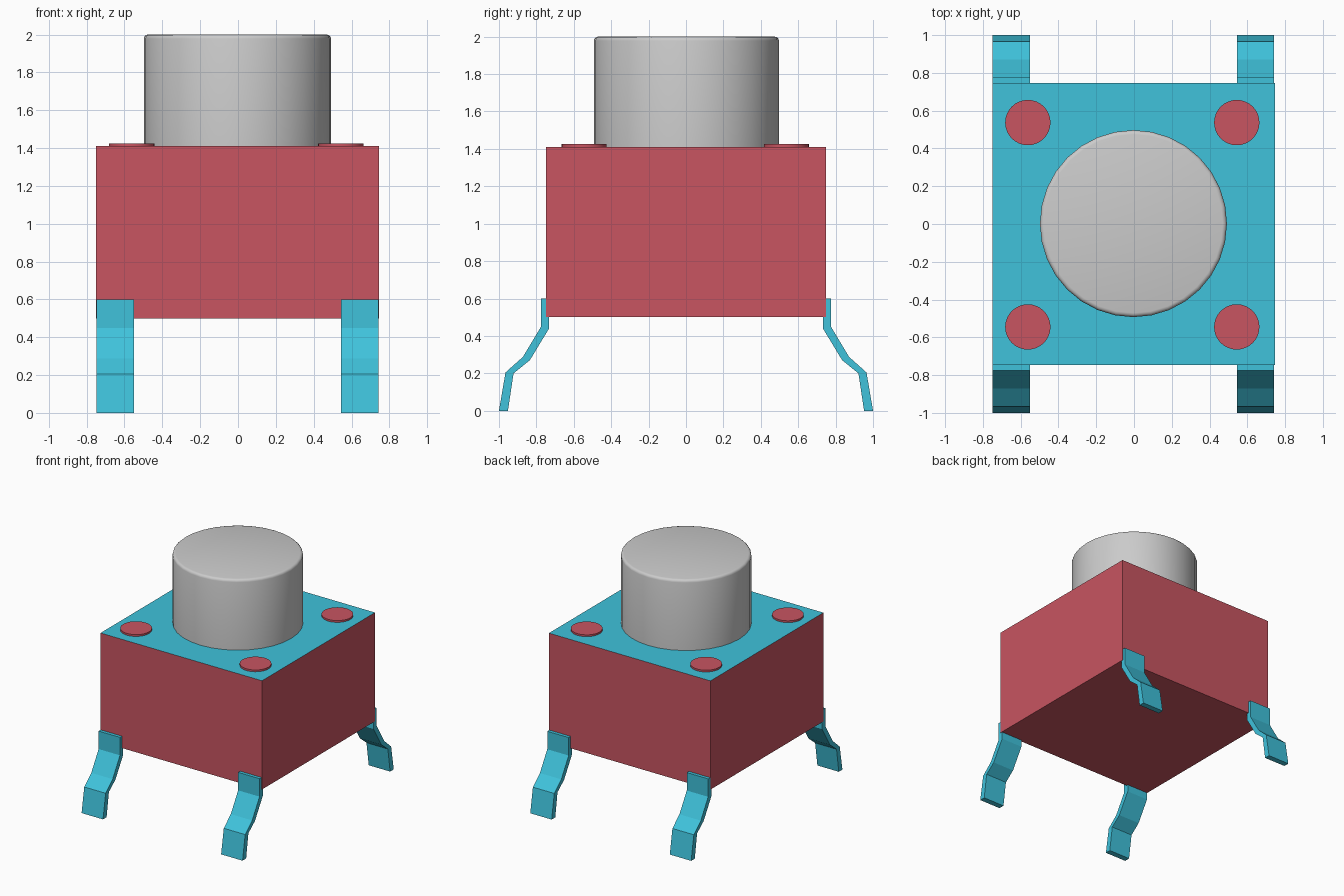
import bpy, bmesh
from mathutils import Matrix

if "Cube" in bpy.data.objects:
    bpy.data.objects.remove(bpy.data.objects["Cube"])


def material(name, color):
    m = bpy.data.materials.new(name)
    m.diffuse_color = color
    m.use_nodes = True
    m.node_tree.nodes["Principled BSDF"].inputs["Base Color"].default_value = m.diffuse_color
    return m


RED = material("red_plastic", (0.58, 0.09, 0.12, 1))
CYAN = material("cyan_metal", (0.05, 0.54, 0.71, 1))


def finish(name, bm, *mats):
    bmesh.ops.recalc_face_normals(bm, faces=bm.faces)
    mesh = bpy.data.meshes.new(name)
    bm.to_mesh(mesh)
    bm.free()
    for m in mats:
        mesh.materials.append(m)
    obj = bpy.data.objects.new(name, mesh)
    bpy.context.collection.objects.link(obj)
    return obj


def smooth(obj, angle=0.6):
    bpy.ops.object.select_all(action='DESELECT')
    obj.select_set(True)
    bpy.context.view_layer.objects.active = obj
    bpy.ops.object.shade_smooth_by_angle(angle=angle)


def cylinder(name, x, y, z0, z1, r, *mats, bevel=0):
    bm = bmesh.new()
    bmesh.ops.create_cone(bm, cap_ends=True, segments=32, radius1=r, radius2=r, depth=z1 - z0,
                          matrix=Matrix.Translation((x, y, (z0 + z1) / 2)))
    if bevel:
        rim = [e for e in bm.edges if all(v.co.z > z1 - 1e-4 for v in e.verts)]
        bmesh.ops.bevel(bm, geom=rim, offset=bevel, segments=3, profile=0.5, affect='EDGES')
    obj = finish(name, bm, *mats)
    smooth(obj)
    return obj


# Housing: red box whose top face is the metal cover
bm = bmesh.new()
bmesh.ops.create_cube(bm, size=1)
bmesh.ops.scale(bm, verts=bm.verts, vec=(1.495, 1.495, 0.91))
bmesh.ops.translate(bm, verts=bm.verts, vec=(-0.002, 0, 0.955))
max(bm.faces, key=lambda f: f.calc_center_median().z).material_index = 1
finish("housing", bm, RED, CYAN)

# Push button with a softened top rim
cylinder("push_button", -0.003, 0.002, 1.40, 2.0, 0.495, bevel=0.022)

# Rivets in the cover corners
for x in (-0.562, 0.544):
    for y in (-0.545, 0.537):
        side = ("left" if x < 0 else "right") + ("_front" if y < 0 else "_back")
        cylinder("rivet_" + side, x, y, 1.40, 1.425, 0.12, RED)

# Bent legs: side profile (y, z) extruded along x
PROFILE = [(0.775, 0.6), (0.775, 0.45), (0.872, 0.288), (0.965, 0.205), (1.0, 0),
           (0.952, 0), (0.922, 0.2), (0.835, 0.27), (0.732, 0.44), (0.732, 0.6)]
for xname, x0 in (("left", -0.748), ("right", 0.544)):
    for yname, s in (("front", -1), ("back", 1)):
        bm = bmesh.new()
        face = bm.faces.new([bm.verts.new((x0, s * y, z)) for y, z in PROFILE])
        ext = bmesh.ops.extrude_face_region(bm, geom=[face], use_keep_orig=True)
        new = [g for g in ext["geom"] if isinstance(g, bmesh.types.BMVert)]
        bmesh.ops.translate(bm, verts=new, vec=(0.198, 0, 0))
        finish(f"{yname}_{xname}_leg", bm, CYAN)
